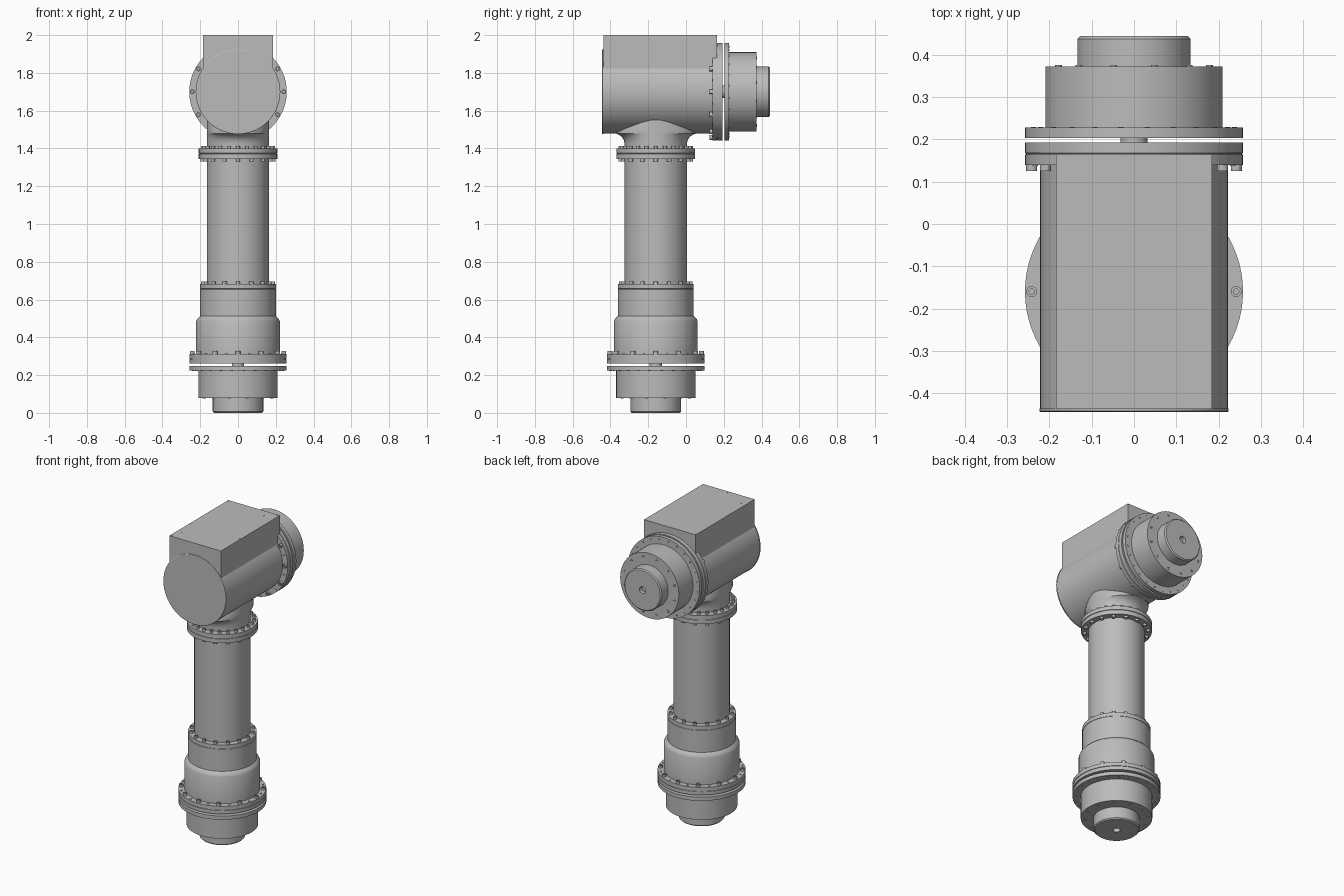
import bpy, bmesh
from math import sin, cos, pi, radians, sqrt, asin
from mathutils import Matrix, Vector

cube = bpy.data.objects.get("Cube")
if cube:
    bpy.data.objects.remove(cube, do_unlink=True)

grey = bpy.data.materials.new("machined grey")
grey.use_nodes = True
grey.diffuse_color = (0.5, 0.5, 0.5, 1)
grey.node_tree.nodes["Principled BSDF"].inputs["Base Color"].default_value = (0.5, 0.5, 0.5, 1)

COL_Y = -0.16    # vertical arm axis
HEAD_Z = 1.70    # horizontal head axis
HEAD_R = 0.222
BOX_X = 0.185


def revolve(bm, profile, matrix, seg=72):
    """Sweep (radius, height) or (x radius, y radius, height) rings about local z."""
    rings = []
    for p in profile:
        rx, ry, z = p if len(p) == 3 else (p[0], p[0], p[1])
        if rx == 0:
            rings.append([bm.verts.new(matrix @ Vector((0, 0, z)))])
        else:
            rings.append([bm.verts.new(matrix @ Vector((rx * cos(2 * pi * i / seg), ry * sin(2 * pi * i / seg), z)))
                          for i in range(seg)])
    for a, b in zip(rings, rings[1:]):
        for i in range(seg):
            j = (i + 1) % seg
            quad = [a[i % len(a)], a[j % len(a)], b[j % len(b)], b[i % len(b)]]
            bm.faces.new(list(dict.fromkeys(quad)))


def finish(bm, name):
    bmesh.ops.recalc_face_normals(bm, faces=bm.faces)
    mesh = bpy.data.meshes.new(name)
    bm.to_mesh(mesh)
    bm.free()
    mesh.materials.append(grey)
    obj = bpy.data.objects.new(name, mesh)
    bpy.context.collection.objects.link(obj)
    bpy.ops.object.select_all(action="DESELECT")
    obj.select_set(True)
    bpy.context.view_layer.objects.active = obj
    bpy.ops.object.shade_smooth_by_angle(angle=radians(25))
    return obj


def turned(name, profile, matrix):
    bm = bmesh.new()
    revolve(bm, [(0, profile[0][-1])] + profile + [(0, profile[-1][-1])], matrix)
    return finish(bm, name)


def add_bolt(bm, matrix, r, h):
    """Socket head bolt with a recessed centre."""
    revolve(bm, [(0, 0), (r, 0), (r, h), (r * 0.5, h), (r * 0.5, h * 0.4), (0, h * 0.4)], matrix, 12)


def bolt_ring(name, matrix, count, ring_r, z, r, h, phase=0.0):
    """Negative h makes the heads point down the local axis."""
    bm = bmesh.new()
    for i in range(count):
        a = 2 * pi * i / count + phase
        add_bolt(bm, matrix @ Matrix.Translation((ring_r * cos(a), ring_r * sin(a), z)), r, h)
    return finish(bm, name)


def actuator(name, matrix, nub_len):
    """Rotary drive; local z runs outward from the joint gap."""
    end = 0.169 + nub_len
    turned(name + "_shaft", [(0.032, -0.015), (0.032, 0.005)], matrix)
    turned(name + "_housing",
           [(0.258, 0), (0.258, 0.024), (0.21, 0.024), (0.21, 0.169), (0.134, 0.169),
            (0.134, end - 0.007), (0.127, end), (0.022, end), (0.022, end - 0.025)], matrix)
    bolt_ring(name + "_hub_bolts", matrix, 6, 0.04, end - 0.004, 0.008, 0.004)
    bolt_ring(name + "_cover_screws", matrix, 12, 0.185, 0.169, 0.008, 0.003, pi / 12)
    bolt_ring(name + "_flange_screws", matrix, 24, 0.24, 0.024, 0.006, 0.002, pi / 24)


column = Matrix.Translation((0, COL_Y, 0))
along_y = Matrix.Rotation(-pi / 2, 4, "X")
flip = Matrix.Rotation(pi, 4, "X")

# Two drives, at the foot and behind the head
actuator("foot_drive", Matrix.Translation((0, COL_Y, 0.249)) @ flip, 0.08)
actuator("head_drive", Matrix.Translation((0, 0.204, HEAD_Z)) @ along_y, 0.072)

# Lower housing with split flange, shoulder and collar
turned("lower_housing",
       [(0.258, 0.262), (0.258, 0.284), (0.255, 0.285), (0.255, 0.287), (0.258, 0.288),
        (0.258, 0.312), (HEAD_R, 0.312), (HEAD_R, 0.485), (0.216, 0.498), (0.201, 0.512),
        (0.201, 0.654), (0.199, 0.655), (0.199, 0.657), (0.201, 0.658), (0.201, 0.682)], column)
bolt_ring("lower_flange_bolts", column, 12, 0.242, 0.312, 0.013, 0.015)
bolt_ring("lower_flange_small_screws", column, 12, 0.242, 0.312, 0.006, 0.003, pi / 12)
bolt_ring("collar_bolts", column, 16, 0.184, 0.682, 0.011, 0.014)

# Arm tube and upper flange
turned("arm_tube", [(0.165, 0.67), (0.165, 1.35)], column)
turned("neck_flange",
       [(0.208, 1.345), (0.208, 1.371), (0.205, 1.372), (0.205, 1.374), (0.208, 1.375), (0.208, 1.40)], column)
bolt_ring("neck_lower_bolts", column, 16, 0.187, 1.345, 0.011, -0.014)
bolt_ring("neck_upper_bolts", column, 24, 0.187, 1.40, 0.010, 0.014)

# Neck blends into the head, flaring along the head axis only
turned("neck",
       [(0.165, 0.165, 1.39), (0.165, 0.165, 1.425), (0.165, 0.169, 1.445), (0.165, 0.179, 1.46),
        (0.165, 0.194, 1.472), (0.165, 0.215, 1.48), (0.165, 0.215, 1.50),
        (0.165, 0.18, 1.54), (0.165, 0.165, 1.56)], column)

# Head body: round underside rising into a flat-topped box
bm = bmesh.new()
start = pi / 2 - asin(BOX_X / HEAD_R)
sweep = pi + 2 * start
outline = [(-BOX_X, 2.0), (BOX_X, 2.0)]
for i in range(57):
    a = start - sweep * i / 56
    outline.append((HEAD_R * cos(a), HEAD_Z + HEAD_R * sin(a)))
face = bm.faces.new([bm.verts.new((x, -0.438, z)) for x, z in outline])
side = bmesh.ops.extrude_face_region(bm, geom=[face])["geom"]
bmesh.ops.translate(bm, vec=(0, 0.603, 0), verts=[v for v in side if isinstance(v, bmesh.types.BMVert)])
finish(bm, "head_body")

# Round front cover
front = Matrix.Translation((0, 0, HEAD_Z)) @ along_y
turned("front_cover", [(0.221, -0.445), (0.224, -0.443), (0.224, -0.437)], front)

# Rear flange of the head and its bolts
turned("head_flange",
       [(0.258, 0.14), (0.258, 0.164), (0.255, 0.165), (0.255, 0.167), (0.258, 0.168), (0.258, 0.193)], front)
bolt_ring("head_flange_bolts", front, 12, 0.242, 0.14, 0.013, -0.015)
bolt_ring("head_flange_small_screws", front, 12, 0.242, 0.14, 0.006, -0.003, pi / 12)

# Flush screws on the flat lid
bm = bmesh.new()
spots = [(x, y) for x in (-0.175, 0.175) for y in (0.157, -0.035, -0.232, -0.425)]
spots += [(0, 0.157), (0, -0.425)]
spots += [(x, y) for x in (-0.15, 0.107) for y in (0.11, -0.352)]
for x, y in spots:
    revolve(bm, [(0, 0), (0.006, 0), (0.006, 0.001), (0, 0.001)], Matrix.Translation((x, y, 1.9995)), 12)
finish(bm, "lid_screws")
